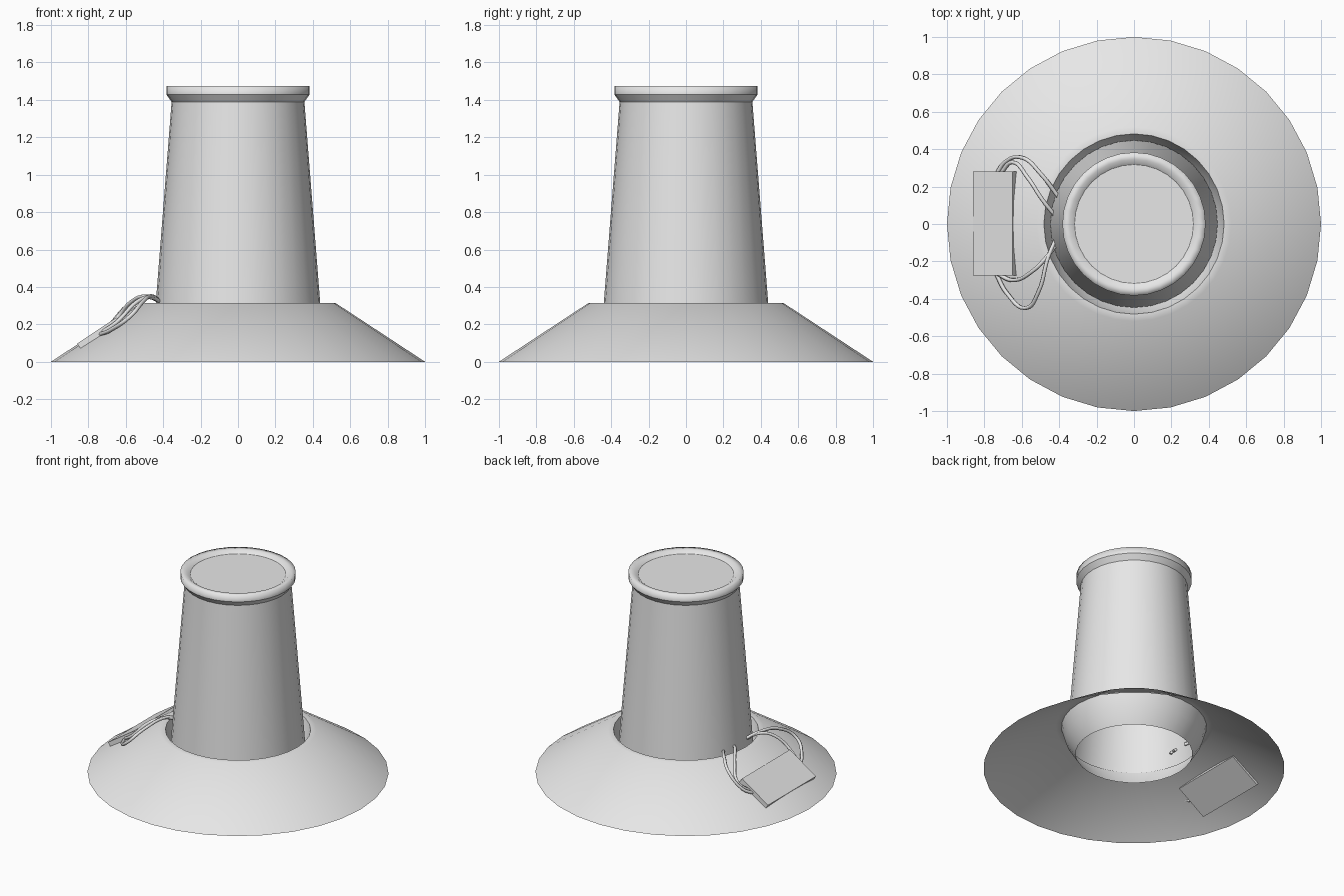
import bpy, bmesh, math
from mathutils import Vector

if "Cube" in bpy.data.objects:
    bpy.data.objects.remove(bpy.data.objects["Cube"])

SIDES = 32
grey = bpy.data.materials.new("plain grey")
grey.diffuse_color = (0.8, 0.8, 0.8, 1)
grey.use_nodes = True
grey.node_tree.nodes["Principled BSDF"].inputs["Base Color"].default_value = grey.diffuse_color


def add_object(name, data):
    obj = bpy.data.objects.new(name, data)
    bpy.context.collection.objects.link(obj)
    data.materials.append(grey)
    return obj


def lathe(name, profile, angle):
    """Turn (radius, height) points around z; radius 0 closes the end."""
    bm = bmesh.new()
    rings = []
    for r, z in profile:
        rings.append([bm.verts.new((r * math.cos(2 * math.pi * i / SIDES),
                                    r * math.sin(2 * math.pi * i / SIDES), z))
                      for i in range(SIDES)])
    for a, b in zip(rings, rings[1:]):
        for i in range(SIDES):
            j = (i + 1) % SIDES
            bm.faces.new((a[i], a[j], b[j], b[i]))
    bmesh.ops.remove_doubles(bm, verts=bm.verts, dist=1e-5)
    mesh = bpy.data.meshes.new(name)
    bm.to_mesh(mesh)
    bm.free()
    obj = add_object(name, mesh)
    bpy.ops.object.select_all(action='DESELECT')
    obj.select_set(True)
    bpy.context.view_layer.objects.active = obj
    bpy.ops.object.shade_smooth_by_angle(angle=math.radians(angle))
    return obj


def wire(name, points):
    curve = bpy.data.curves.new(name, 'CURVE')
    curve.dimensions = '3D'
    curve.bevel_depth = 0.011
    curve.bevel_resolution = 1
    curve.resolution_u = 6
    curve.use_fill_caps = True
    spline = curve.splines.new('BEZIER')
    spline.bezier_points.add(len(points) - 1)
    for bp, p in zip(spline.bezier_points, points):
        bp.co = p
        bp.handle_left_type = bp.handle_right_type = 'AUTO'
    return add_object(name, curve)


# Sloping skirt with a funnel dipping inside its rim, open underneath
lathe("skirt", [(1, 0), (0.52, 0.315), (0.482, 0.315), (0.455, 0.22),
                (0.388, 0.11)], 40)

# Tapered hollow body, flaring out under the rim
lathe("body", [(0.447, 0.22), (0.355, 1.39), (0.383, 1.428)], 35)

# Rounded rim and the slightly sunken lid
lathe("rim", [(0.383, 1.428), (0.383, 1.475), (0.345, 1.475), (0.318, 1.455)], 100)
lathe("lid", [(0.318, 1.455), (0, 1.455)], 30)

# Flat box let into the slope of the skirt on the left side
slope = math.radians(33.6)
normal = Vector((-math.sin(slope), 0, math.cos(slope)))
bm = bmesh.new()
bmesh.ops.create_cube(bm, size=1)
box_mesh = bpy.data.meshes.new("side_box")
bm.to_mesh(box_mesh)
bm.free()
side_box = add_object("side_box", box_mesh)
side_box.scale = (0.252, 0.555, 0.05)
side_box.rotation_euler = (0, -slope, 0)
side_box.location = Vector((-0.755, 0.002, 0.167)) - normal * 0.025

# Wires looping from the box ends into the body
wire("wire_back_outer", [(-0.74, 0.26, 0.145), (-0.69, 0.33, 0.19), (-0.59, 0.352, 0.30),
                         (-0.50, 0.27, 0.345), (-0.40, 0.14, 0.32)])
wire("wire_back_inner", [(-0.72, 0.26, 0.15), (-0.65, 0.33, 0.23), (-0.57, 0.25, 0.32),
                         (-0.49, 0.13, 0.35), (-0.41, 0.03, 0.32)])
wire("wire_front_outer", [(-0.74, -0.26, 0.145), (-0.68, -0.37, 0.17), (-0.58, -0.45, 0.24),
                          (-0.51, -0.36, 0.32), (-0.46, -0.18, 0.35), (-0.41, -0.06, 0.32)])
wire("wire_front_inner", [(-0.74, -0.26, 0.15), (-0.65, -0.30, 0.21), (-0.54, -0.25, 0.32),
                          (-0.47, -0.18, 0.345), (-0.40, -0.09, 0.31)])
